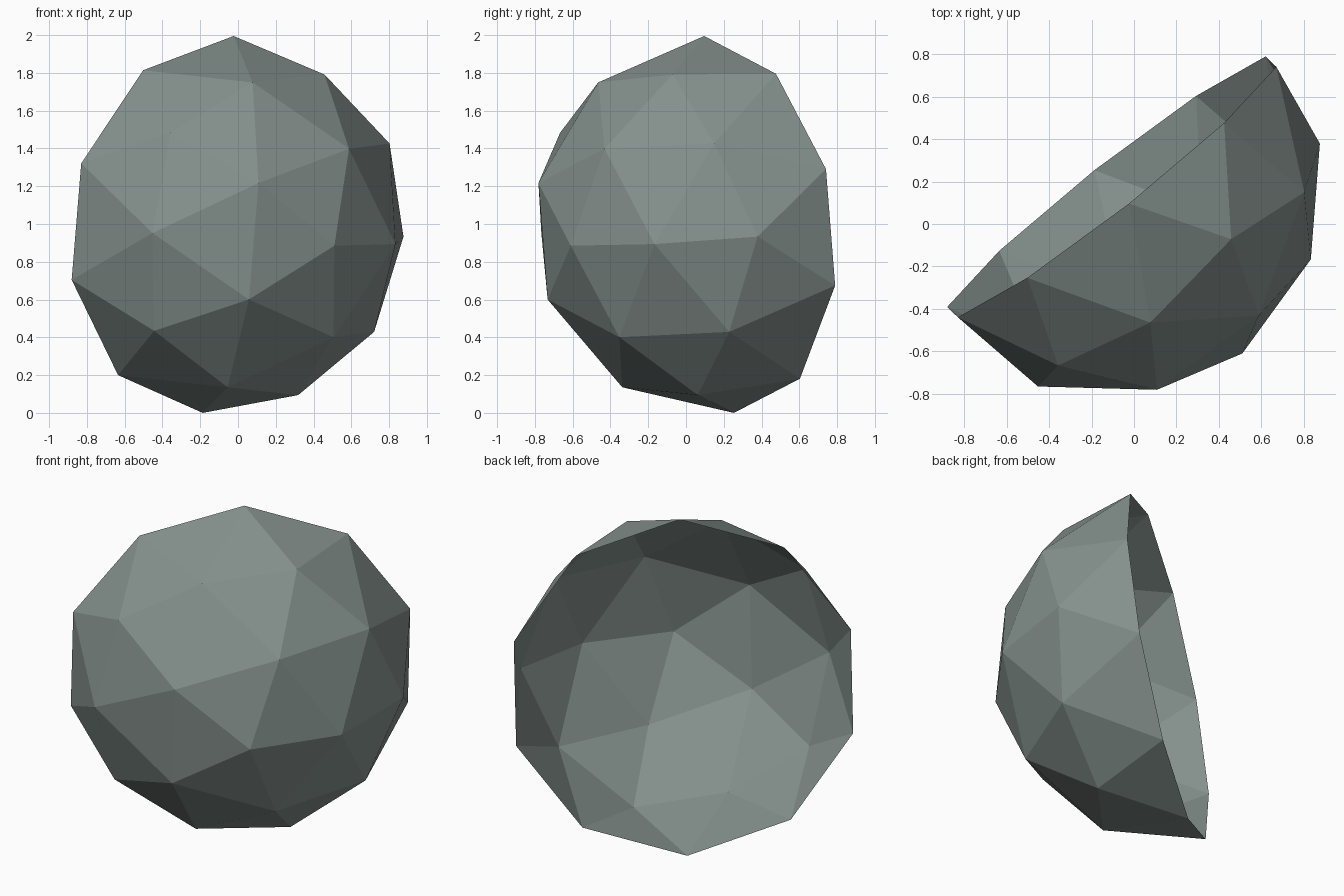
import bpy
import bmesh
from mathutils import Matrix, Vector

cube = bpy.data.objects.get("Cube")
if cube:
    bpy.data.objects.remove(cube, do_unlink=True)

RADIUS = 1.004
CENTRE = Vector((-0.105, 0.175, 1.0))      # centre of the open rim
AXIS = Vector((0.613, -0.782, -0.112)).normalized()   # from the rim to the crown
SPIN = Vector((-0.589, -0.545, 0.597))     # direction of one five-sided corner

# Grey-green material
mat = bpy.data.materials.new("grey green")
mat.use_nodes = True
colour = (0.235, 0.285, 0.268, 1.0)
mat.diffuse_color = colour
mat.node_tree.nodes["Principled BSDF"].inputs["Base Color"].default_value = colour

# Faceted sphere, with the lower half removed to leave an open bowl
bm = bmesh.new()
bmesh.ops.create_icosphere(bm, subdivisions=2, radius=RADIUS)
low = [v for v in bm.verts if v.co.z < -0.05]
bmesh.ops.delete(bm, geom=low, context='VERTS')

# Turn a five-sided corner of the upper ring to +x
corner = next(v.co.copy() for v in bm.verts
              if abs(v.co.z / RADIUS - 0.4472) < 0.02)
turn = Matrix.Rotation(-Vector((corner.x, corner.y)).to_3d().to_2d().angle_signed(Vector((1, 0))) * -1, 4, 'Z')
flat = Vector((corner.x, corner.y, 0)).normalized()
turn = Matrix((flat, Vector((0, 0, 1)).cross(flat), Vector((0, 0, 1)))).to_4x4()

# Tip the bowl onto its edge
x_dir = (SPIN - AXIS * SPIN.dot(AXIS)).normalized()
y_dir = AXIS.cross(x_dir)
tip = Matrix((x_dir, y_dir, AXIS)).transposed().to_4x4()
bm.transform(Matrix.Translation(CENTRE) @ tip @ turn)

# Rest the lowest corner on the ground
lowest = min(v.co.z for v in bm.verts)
bmesh.ops.translate(bm, verts=bm.verts, vec=(0, 0, -lowest))

mesh = bpy.data.meshes.new("half_dome_shell")
bm.to_mesh(mesh)
bm.free()
mesh.materials.append(mat)
for poly in mesh.polygons:
    poly.use_smooth = False
shell = bpy.data.objects.new("half_dome_shell", mesh)
bpy.context.scene.collection.objects.link(shell)
